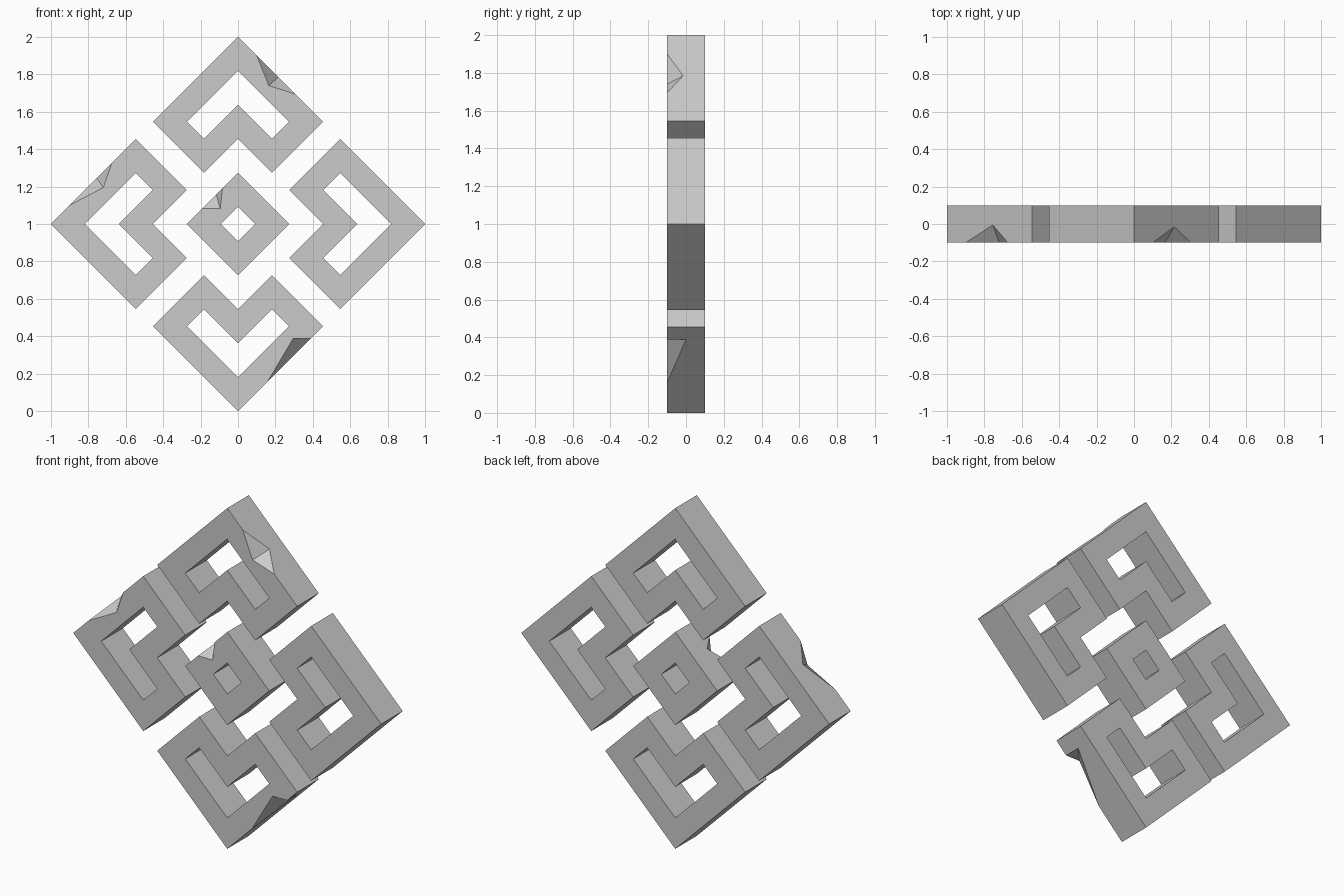
import bpy, bmesh
from math import pi
from mathutils import Matrix, Vector

cube = bpy.data.objects.get("Cube")
if cube:
    bpy.data.objects.remove(cube, do_unlink=True)

UNIT = 1 / 11      # pattern module
HALF = 0.1         # half thickness
CENTRE = Vector((0, 0, 1))

stone = bpy.data.materials.new("grey_stone")
stone.use_nodes = True
GREY = (0.6, 0.6, 0.6, 1)
stone.diffuse_color = GREY
stone.node_tree.nodes["Principled BSDF"].inputs["Base Color"].default_value = GREY


def make_object(name, bm):
    bmesh.ops.recalc_face_normals(bm, faces=bm.faces)
    mesh = bpy.data.meshes.new(name)
    bm.to_mesh(mesh)
    bm.free()
    mesh.materials.append(stone)
    obj = bpy.data.objects.new(name, mesh)
    bpy.context.collection.objects.link(obj)
    return obj


def frame(name, outer, inner, angle=0):
    """Flat frame between two matching outlines, turned about the y axis."""
    bm = bmesh.new()
    turn = Matrix.Rotation(angle, 3, 'Y')
    rings = []
    for outline, y in ((outer, -HALF), (inner, -HALF), (inner, HALF), (outer, HALF)):
        rings.append([bm.verts.new(turn @ Vector((x * UNIT, y, z * UNIT)) + CENTRE)
                      for x, z in outline])
    n = len(outer)
    for a, b in zip(rings, rings[1:] + rings[:1]):
        for i in range(n):
            j = (i + 1) % n
            bm.faces.new((a[i], a[j], b[j], b[i]))
    return make_object(name, bm)


def chip(obj, start, end, face_x, face_z, side, depth, out):
    """Break a wedge off the front edge that runs from start to end."""
    points = [Vector((start[0], -HALF, start[1])), Vector((end[0], -HALF, end[1])),
              Vector((face_x, -HALF, face_z)),
              Vector((side[0], depth - HALF, side[1]))]
    points.append((points[0] + points[1]) / 2 + Vector((out[0], -1, out[1])) * 0.1)
    bm = bmesh.new()
    for p in points:
        bm.verts.new(p)
    bmesh.ops.convex_hull(bm, input=bm.verts)
    cutter = make_object("chip_cutter", bm)
    cutter.hide_render = True
    mod = obj.modifiers.new("chip", 'BOOLEAN')
    mod.operation, mod.solver, mod.object = 'DIFFERENCE', 'EXACT', cutter
    bpy.context.view_layer.objects.active = obj
    bpy.ops.object.modifier_apply(modifier=mod.name)
    bpy.data.objects.remove(cutter, do_unlink=True)


# Four notched arrow frames around a small diamond
OUTER = [(0, 11), (5, 6), (2, 3), (0, 5), (-2, 3), (-5, 6)]
INNER = [(0, 9), (3, 6), (2, 5), (0, 7), (-2, 5), (-3, 6)]
parts = {name: frame(name, OUTER, INNER, k * pi / 2)
         for k, name in enumerate(("top_frame", "left_frame", "bottom_frame", "right_frame"))}
diamond = [(0, 1), (1, 0), (0, -1), (-1, 0)]
centre = frame("centre_diamond", [(3 * x, 3 * z) for x, z in diamond], diamond)

# Broken chips along the front edges
chip(parts["top_frame"], (0.1, 1.9), (0.305, 1.695), 0.165, 1.74, (0.215, 1.785), 0.085, (1, 1))
chip(parts["right_frame"], (-0.9, 1.1), (-0.675, 1.325), -0.72, 1.195, (-0.755, 1.245), 0.095, (-1, 1))
chip(parts["bottom_frame"], (0.16, 0.16), (0.388, 0.388), 0.295, 0.388, (0.388, 0.388), 0.1, (1, -1))
chip(centre, (-0.19, 1.083), (-0.083, 1.19), -0.095, 1.083, (-0.116, 1.157), 0.07, (-1, 1))
